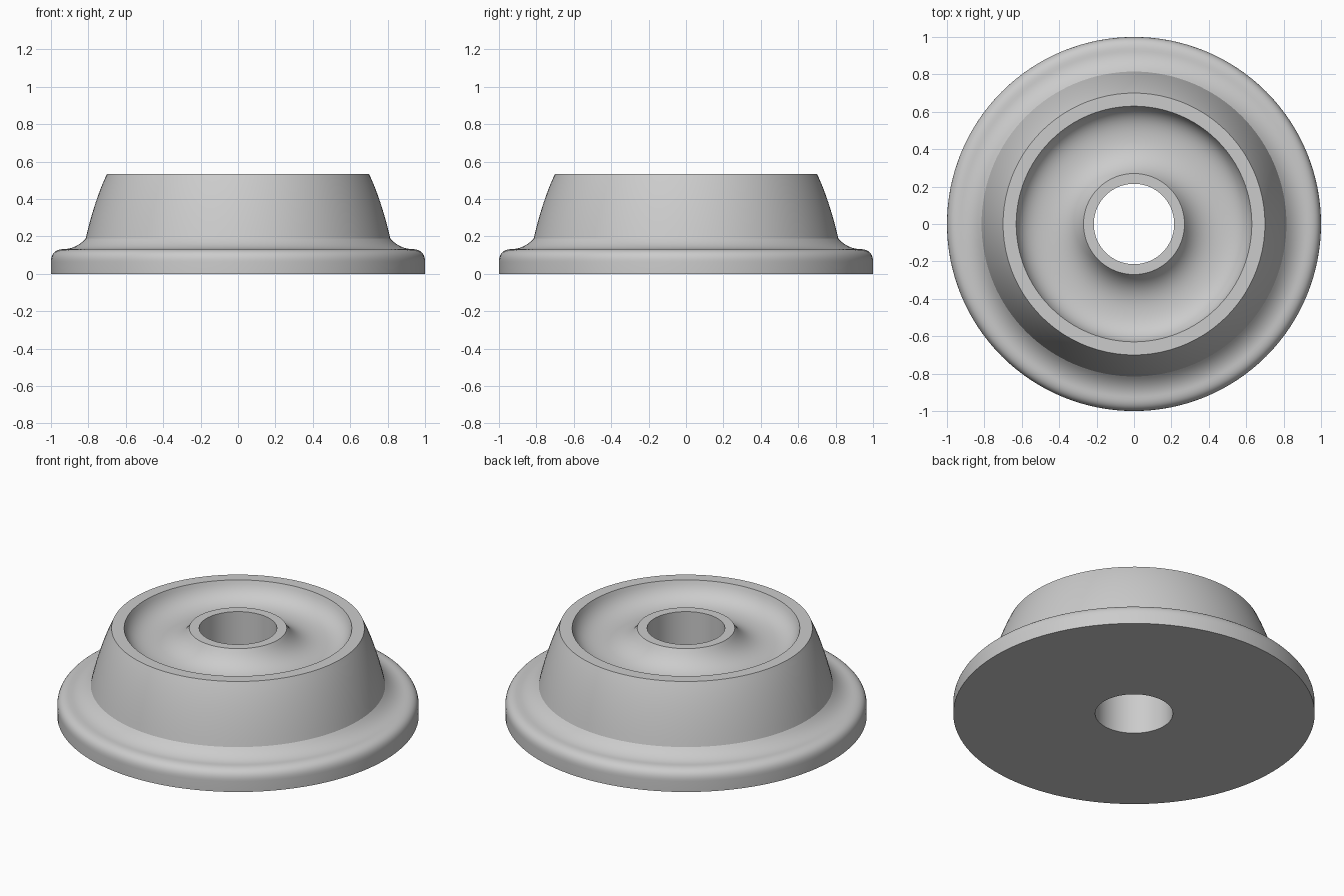
import bpy
import bmesh
import math
from mathutils import Vector

cube = bpy.data.objects.get("Cube")
if cube:
    bpy.data.objects.remove(cube, do_unlink=True)

HEIGHT = 0.535
CURVE_STEPS = 10
SIDES = 128


def curve(start, control, end):
    """Quadratic curve through the profile plane, including both ends."""
    a, b, c = Vector(start), Vector(control), Vector(end)
    steps = [i / CURVE_STEPS for i in range(CURVE_STEPS + 1)]
    return [a * (1 - t) ** 2 + b * 2 * t * (1 - t) + c * t * t for t in steps]


# Half section as radius and height, from the bore round the outside and back
profile = [Vector((0.215, 0)), Vector((1, 0))]
profile += curve((1, 0.065), (1, 0.133), (0.925, 0.133))              # flange lip
profile += curve((0.925, 0.133), (0.865, 0.135), (0.815, 0.188))      # flange fillet
profile += curve((0.815, 0.188), (0.765, 0.40), (0.70, HEIGHT))       # tapered tread
profile += curve((0.63, HEIGHT), (0.60, 0.425), (0.46, 0.425))        # dish outer wall
profile += curve((0.46, 0.425), (0.33, 0.425), (0.27, HEIGHT))        # dish to hub
profile += [Vector((0.215, HEIGHT))]

# Turn the closed section about the axle
bm = bmesh.new()
verts = [bm.verts.new((p.x, 0, p.y)) for p in profile]
edges = [bm.edges.new((v, verts[(i + 1) % len(verts)]))
         for i, v in enumerate(verts) if (v.co - verts[(i + 1) % len(verts)].co).length > 1e-6]
bmesh.ops.spin(bm, geom=verts + edges, cent=(0, 0, 0), axis=(0, 0, 1),
               angle=math.tau, steps=SIDES, use_duplicate=False)
bmesh.ops.remove_doubles(bm, verts=bm.verts[:], dist=0.0001)
bmesh.ops.recalc_face_normals(bm, faces=bm.faces[:])
mesh = bpy.data.meshes.new("flanged_wheel")
bm.to_mesh(mesh)
bm.free()
wheel = bpy.data.objects.new("flanged_wheel", mesh)
bpy.context.collection.objects.link(wheel)

# Plain grey metal
grey = bpy.data.materials.new("light_grey")
grey.use_nodes = True
colour = (0.6, 0.6, 0.6, 1)
grey.diffuse_color = colour
grey.node_tree.nodes["Principled BSDF"].inputs["Base Color"].default_value = colour
mesh.materials.append(grey)

# Smooth curves with crisp rims
bpy.ops.object.select_all(action="DESELECT")
wheel.select_set(True)
bpy.context.view_layer.objects.active = wheel
bpy.ops.object.shade_smooth_by_angle(angle=math.radians(20))
